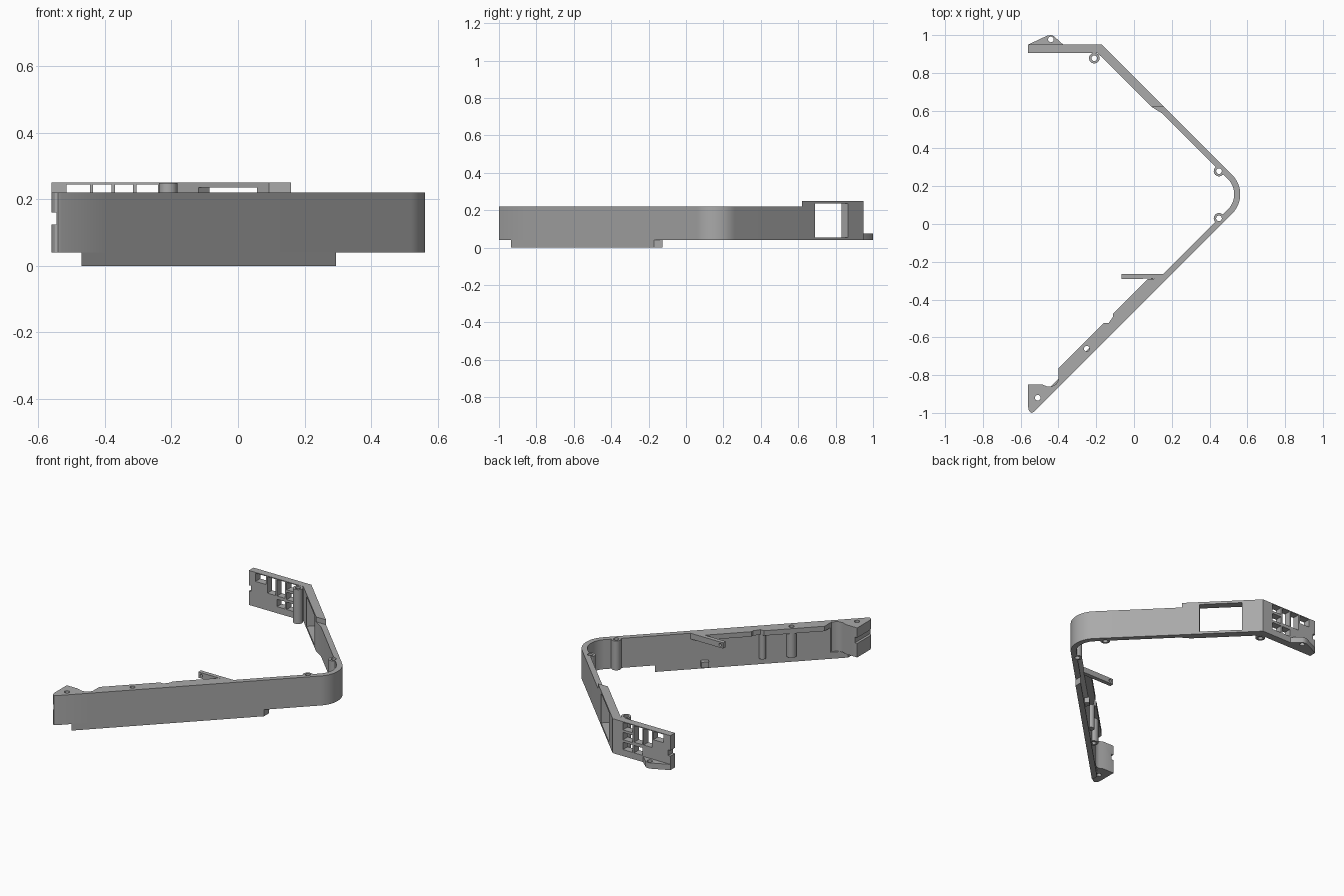
import bpy, bmesh, math

cube = bpy.data.objects.get("Cube")
if cube:
    bpy.data.objects.remove(cube, do_unlink=True)

# Single plastic grey
grey = bpy.data.materials.new("plain grey")
grey.use_nodes = True
colour = (0.4, 0.4, 0.4, 1)
grey.diffuse_color = colour
grey.node_tree.nodes["Principled BSDF"].inputs["Base Color"].default_value = colour

BOTTOM, RIM, TALL = 0.04, 0.22, 0.25
FRONT, BACK = 0.465, 0.78      # outer faces: x - y = FRONT, x + y = BACK
RADIUS, THICK = 0.145, 0.032
STEP = THICK * math.sqrt(2)    # wall thickness measured along an axis


def circle(x, y, r, n=24):
    return [(x + r * math.cos(i * math.tau / n), y + r * math.sin(i * math.tau / n))
            for i in range(n)]


def prisms(name, items):
    """One object from several (outline, low, high) vertical prisms."""
    bm = bmesh.new()
    for outline, low, high in items:
        base = bm.faces.new([bm.verts.new((x, y, low)) for x, y in outline])
        grown = bmesh.ops.extrude_face_region(bm, geom=[base])["geom"]
        for v in grown:
            if isinstance(v, bmesh.types.BMVert):
                v.co.z = high
    bmesh.ops.recalc_face_normals(bm, faces=bm.faces)
    mesh = bpy.data.meshes.new(name)
    bm.to_mesh(mesh)
    bm.free()
    obj = bpy.data.objects.new(name, mesh)
    bpy.context.collection.objects.link(obj)
    mesh.materials.append(grey)
    return obj


def box(x0, x1, y0, y1):
    return [(x0, y0), (x1, y0), (x1, y1), (x0, y1)]


def cut(obj, cutter):
    mod = obj.modifiers.new("cut", "BOOLEAN")
    mod.operation = "DIFFERENCE"
    mod.solver = "EXACT"
    mod.object = cutter
    bpy.context.view_layer.objects.active = obj
    bpy.ops.object.modifier_apply(modifier=mod.name)


def front(x, inset=0.0):
    return (x, x - FRONT + inset)


def back(y, inset=0.0):
    return (BACK - inset - y, y)


# Thin wall: front run, rounded corner, back run
cx, cy = (FRONT + BACK) / 2 - RADIUS * math.sqrt(2), (BACK - FRONT) / 2


def bend(r):
    return [(cx + r * math.cos(a), cy + r * math.sin(a))
            for a in (math.radians(-45 + 90 * i / 20) for i in range(21))]


outer = [front(-0.4)] + bend(RADIUS) + [back(0.62)]
inner = [front(-0.4, STEP)] + bend(RADIUS - THICK) + [back(0.585, STEP), (0.093, 0.62)]
main_wall = prisms("main_wall", [(outer + inner[::-1], BOTTOM, RIM)])

# Tall back section with its angled return
tall_wall = prisms("tall_back_wall", [(
    [back(0.62), back(0.95), (-0.56, 0.95), (-0.56, 0.905), (-0.193, 0.905), (0.093, 0.62)],
    BOTTOM, TALL)])

# Solid end block with a rounded nose
end_block = prisms("end_block", [(
    [(-0.56, -0.97), (-0.557, -0.985), (-0.55, -0.996), (-0.541, -1.0), (-0.53, -0.995),
     front(-0.4), (-0.4, -0.83), (-0.415, -0.85), (-0.435, -0.86), (-0.46, -0.86),
     (-0.485, -0.85), (-0.56, -0.85)], BOTTOM, RIM)])

# Inner flange along the top of the front run
flange = prisms("top_flange", [(
    [front(-0.4, STEP), front(0.13, STEP), (0.075, -0.29), (-0.11, -0.475), (-0.11, -0.49),
     (-0.135, -0.525), (-0.16, -0.525), (-0.4, -0.765)], 0.19, RIM)])

# Lower lip and the small catch behind it
lip = prisms("lower_lip", [(
    [front(-0.47), front(0.295), front(0.295, STEP), front(-0.47, STEP)], 0, BOTTOM)])
catch = prisms("lower_catch", [(
    [front(0.085, STEP), front(0.115, STEP), (0.095, -0.285), (0.065, -0.315)], 0.015, 0.05)])

# Arm reaching inward
arm = prisms("inner_arm", [(
    [(-0.065, -0.29), front(0.13, STEP), front(0.155, STEP), (-0.065, -0.265)], 0.185, RIM)])

# Screw posts and the plain rib
posts = prisms("screw_posts", [
    (circle(x, y, 0.028), BOTTOM, top - 0.001) for x, y, top in
    ((0.45, 0.28, RIM), (0.45, 0.03, RIM), (-0.25, -0.66, RIM), (-0.21, 0.878, TALL))])
rib = prisms("inner_rib", [(circle(-0.135, -0.545, 0.02), BOTTOM, 0.19)])

# Mounting tab behind the back wall
tab = prisms("mounting_tab", [(
    [(-0.56, 0.95), (-0.375, 0.95), (-0.425, 0.995), (-0.44, 1.0), (-0.46, 0.997)],
    BOTTOM, 0.075)])

# Screw holes
holes = prisms("hole_cutter", [
    (circle(x, y, 0.015, 16), -0.1, 0.4) for x, y in
    ((0.45, 0.28), (0.45, 0.03), (-0.25, -0.66), (-0.21, 0.878), (-0.51, -0.92), (-0.44, 0.977))])
for part in (main_wall, flange, end_block, posts, tab):
    cut(part, holes)

# Port windows, the large angled window and the end notch
ports = [(-0.515, -0.445, 0.195, 0.245), (-0.435, -0.38, 0.145, 0.245),
         (-0.37, -0.315, 0.145, 0.245), (-0.37, -0.315, 0.08, 0.125)]
ports += [(-0.305, -0.24, z, z + 0.045) for z in (0.08, 0.14, 0.2)]
d = 0.06
window = [(0.09 + d, 0.69 + d), (-0.085 + d, 0.865 + d),
          (-0.085 - d, 0.865 - d), (0.09 - d, 0.69 - d)]
windows = prisms("window_cutter",
                 [(box(x0, x1, 0.88, 0.97), z0, z1) for x0, x1, z0, z1 in ports]
                 + [(window, 0.055, 0.235)])
notch = prisms("notch_cutter", [(box(-0.6, -0.545, -1.1, 1.1), 0.125, 0.16)])
cut(tall_wall, windows)
for part in (tall_wall, end_block):
    cut(part, notch)

# Cross hole at the tip of the arm
pin = prisms("pin_cutter", [(circle(0, 0, 0.009, 16), -0.1, 0.1)])
pin.rotation_euler.x = math.pi / 2
pin.location = (-0.045, -0.278, 0.2025)
bpy.context.view_layer.update()
cut(arm, pin)

for cutter in (holes, windows, notch, pin):
    bpy.data.objects.remove(cutter, do_unlink=True)

# Smooth the curves, keep the edges crisp
bpy.ops.object.select_all(action="DESELECT")
for part in (main_wall, tall_wall, end_block, flange, lip, catch, arm, posts, rib, tab):
    part.select_set(True)
bpy.context.view_layer.objects.active = main_wall
bpy.ops.object.shade_smooth_by_angle(angle=math.radians(30))
